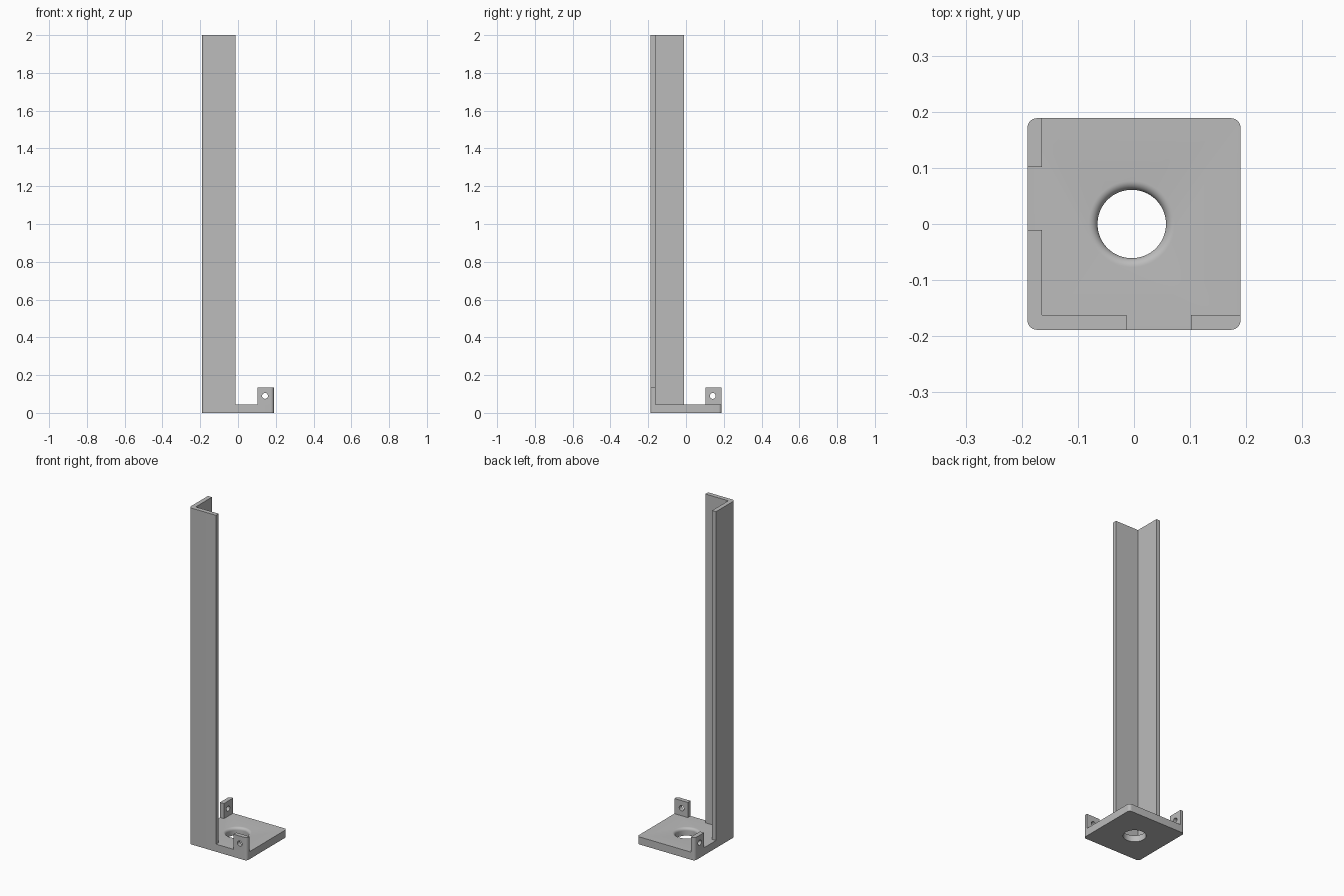
import bpy, bmesh, math
from mathutils import Vector

if "Cube" in bpy.data.objects:
    bpy.data.objects.remove(bpy.data.objects["Cube"])

X, Y = 0.19, 0.1885        # half sizes of the plate
R = 0.017                  # corner rounding
T = 0.026                  # wall thickness
PLATE, TAB, TOP = 0.045, 0.135, 2.0

grey = bpy.data.materials.new("mid_grey")
grey.diffuse_color = (0.5, 0.5, 0.5, 1)
grey.use_nodes = True
grey.node_tree.nodes["Principled BSDF"].inputs["Base Color"].default_value = grey.diffuse_color


def corner(sx, sy, n=8):
    """Rounded plate corner, counter-clockwise points."""
    start = {(1, 1): 0, (-1, 1): 90, (-1, -1): 180, (1, -1): 270}[(sx, sy)]
    angles = [math.radians(start + 90 * i / n) for i in range(n + 1)]
    return [(sx * (X - R) + R * math.cos(a), sy * (Y - R) + R * math.sin(a)) for a in angles]


def new_object(name, bm):
    bmesh.ops.recalc_face_normals(bm, faces=bm.faces)
    mesh = bpy.data.meshes.new(name)
    bm.to_mesh(mesh)
    bm.free()
    mesh.materials.append(grey)
    obj = bpy.data.objects.new(name, mesh)
    bpy.context.collection.objects.link(obj)
    return obj


def prism(name, outline, z0, z1):
    """Extrude a plan outline from z0 to z1."""
    bm = bmesh.new()
    face = bm.faces.new([bm.verts.new((x, y, z0)) for x, y in outline])
    ext = bmesh.ops.extrude_face_region(bm, geom=[face])
    top = [v for v in ext["geom"] if isinstance(v, bmesh.types.BMVert)]
    bmesh.ops.translate(bm, verts=top, vec=(0, 0, z1 - z0))
    return new_object(name, bm)


def turned_cutter(name, profile, centre, axis, n=48):
    """Closed solid from (radius, height) rings around an axis."""
    bm = bmesh.new()
    turn = Vector((0, 0, 1)).rotation_difference(Vector(axis))
    rings = []
    for r, h in profile:
        pts = [Vector((r * math.cos(2 * math.pi * i / n), r * math.sin(2 * math.pi * i / n), h))
               for i in range(n)]
        rings.append([bm.verts.new(turn @ p + Vector(centre)) for p in pts])
    for a, b in zip(rings, rings[1:]):
        for i in range(n):
            j = (i + 1) % n
            bm.faces.new((a[i], a[j], b[j], b[i]))
    bm.faces.new(rings[0])
    bm.faces.new(rings[-1])
    return new_object(name, bm)


def cut(obj, cutter):
    mod = obj.modifiers.new("hole", "BOOLEAN")
    mod.operation, mod.solver, mod.object = "DIFFERENCE", "EXACT", cutter
    bpy.ops.object.select_all(action="DESELECT")
    bpy.context.view_layer.objects.active = obj
    obj.select_set(True)
    bpy.ops.object.modifier_apply(modifier=mod.name)
    bpy.data.objects.remove(cutter)


# Base plate with a central hole, rounded at its upper rim
plate = prism("base_plate", corner(1, 1) + corner(-1, 1) + corner(-1, -1) + corner(1, -1), 0, PLATE)
HOLE, RIM = 0.061, 0.016
profile = [(HOLE, -0.02)]
for i in range(9):
    a = math.radians(90 * i / 8)
    profile.append((HOLE + RIM * (1 - math.cos(a)), PLATE - RIM + RIM * math.sin(a)))
profile.append((HOLE + RIM, PLATE + 0.02))
cut(plate, turned_cutter("hole_cutter", profile, (-0.004, 0, 0), (0, 0, 1), 64))

# Tall angle post on the front left corner
post = prism("angle_post", corner(-1, -1) + [(-0.013, -Y), (-0.013, -Y + T), (-X + T, -Y + T),
                                             (-X + T, -0.011), (-X, -0.011)], PLATE, TOP)

# Two drilled tabs at the neighbouring corners
front_tab = prism("front_tab", corner(1, -1) + [(X, -Y + T), (0.102, -Y + T), (0.102, -Y)], PLATE, TAB)
cut(front_tab, turned_cutter("drill", [(0.0155, -0.05), (0.0155, 0.05)], (0.143, -Y, 0.09), (0, 1, 0), 32))
left_tab = prism("left_tab", corner(-1, 1) + [(-X, 0.102), (-X + T, 0.102), (-X + T, Y)], PLATE, TAB)
cut(left_tab, turned_cutter("drill", [(0.0155, -0.05), (0.0155, 0.05)], (-X, 0.142, 0.09), (1, 0, 0), 32))

# Smooth the rounded surfaces, keep the edges sharp
bpy.ops.object.select_all(action="DESELECT")
for obj in (plate, post, front_tab, left_tab):
    obj.select_set(True)
bpy.context.view_layer.objects.active = plate
bpy.ops.object.shade_smooth_by_angle(angle=math.radians(30))
